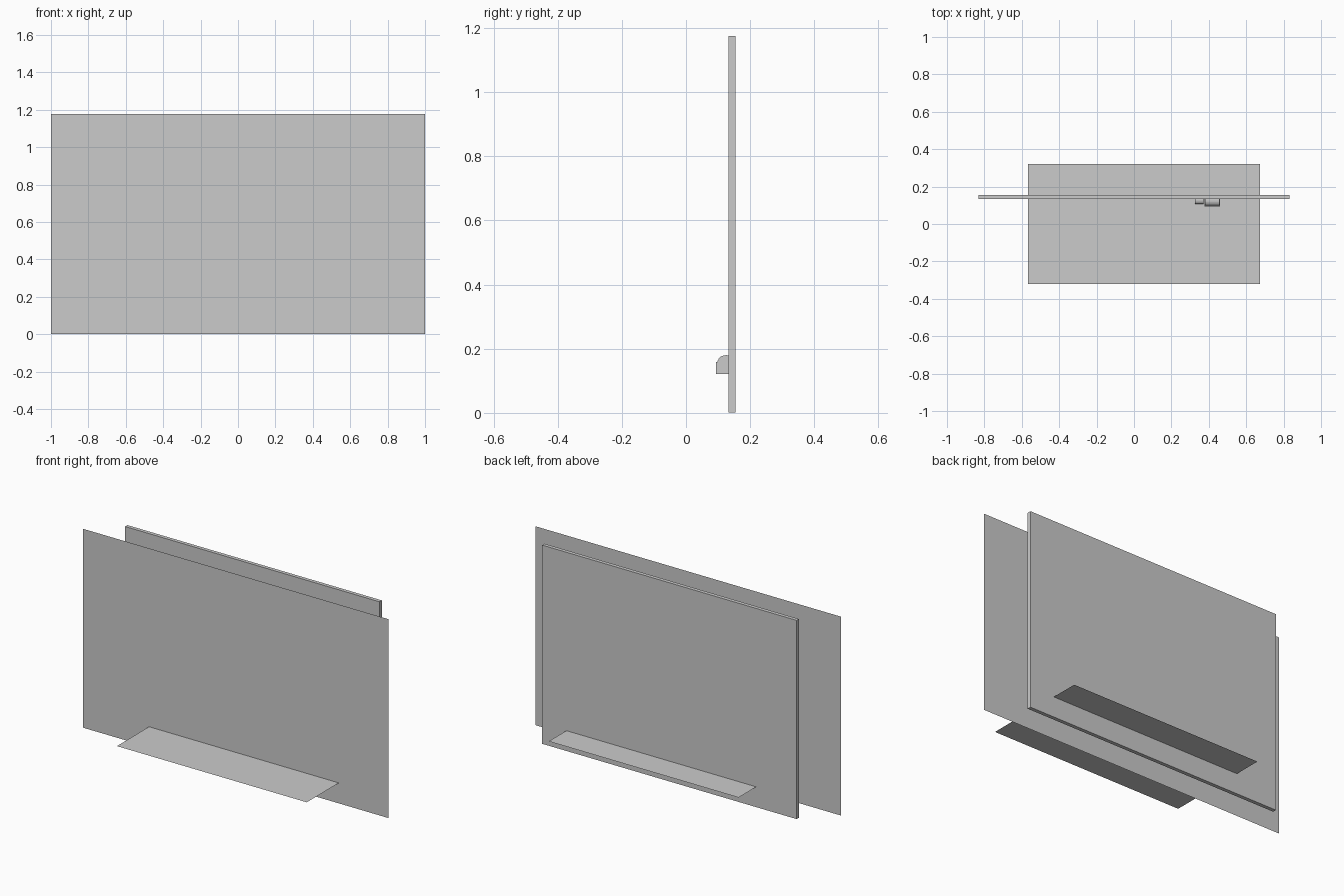
import bpy, bmesh, math

if "Cube" in bpy.data.objects:
    bpy.data.objects.remove(bpy.data.objects["Cube"])


def mesh_object(name, bm):
    bmesh.ops.recalc_face_normals(bm, faces=bm.faces)
    me = bpy.data.meshes.new(name)
    bm.to_mesh(me)
    bm.free()
    ob = bpy.data.objects.new(name, me)
    bpy.context.collection.objects.link(ob)
    return ob


def sheet(name, corners):
    bm = bmesh.new()
    bm.faces.new([bm.verts.new(c) for c in corners])
    return mesh_object(name, bm)


def prism(name, profile, x0, x1):
    """Extrude a (y, z) profile along x."""
    bm = bmesh.new()
    face = bm.faces.new([bm.verts.new((x0, y, z)) for y, z in profile])
    out = bmesh.ops.extrude_face_region(bm, geom=[face])
    for v in out["geom"]:
        if isinstance(v, bmesh.types.BMVert):
            v.co.x = x1
    return mesh_object(name, bm)


def box(name, x0, x1, y0, y1, z0, z1):
    return prism(name, [(y0, z0), (y1, z0), (y1, z1), (y0, z1)], x0, x1)


def arch(y0, y1, z0, height, steps=10):
    c, r = (y0 + y1) / 2, (y1 - y0) / 2
    return [(c + r * math.cos(math.pi * i / steps),
             z0 + height * math.sin(math.pi * i / steps)) for i in range(steps + 1)]


TOP, FLOOR = 1.176, 0.121

# Large thin upright sheet in front
FY = -0.02
sheet("front_panel", [(-1, FY, 0), (1, FY, 0), (1, FY, TOP), (-1, FY, TOP)])

# Thick upright slab behind it
box("back_slab", -0.832, 0.832, 0.133, 0.155, 0.001, TOP)

# Thin horizontal sheet passing through both
sheet("floor_panel", [(-0.568, -0.32, FLOOR), (0.674, -0.32, FLOOR),
                      (0.674, 0.32, FLOOR), (-0.568, 0.32, FLOOR)])

# Small chest with a curved lid, set against the slab
box("chest_body", 0.377, 0.459, 0.094, 0.153, FLOOR, 0.158)
box("chest_rim", 0.380, 0.456, 0.098, 0.150, 0.158, 0.163)
prism("chest_lid", arch(0.100, 0.152, 0.163, 0.017), 0.380, 0.456)

# Smaller chest beside it
box("side_box", 0.325, 0.372, 0.108, 0.150, FLOOR, 0.152)
prism("side_box_lid", arch(0.108, 0.150, 0.152, 0.012), 0.325, 0.372)
